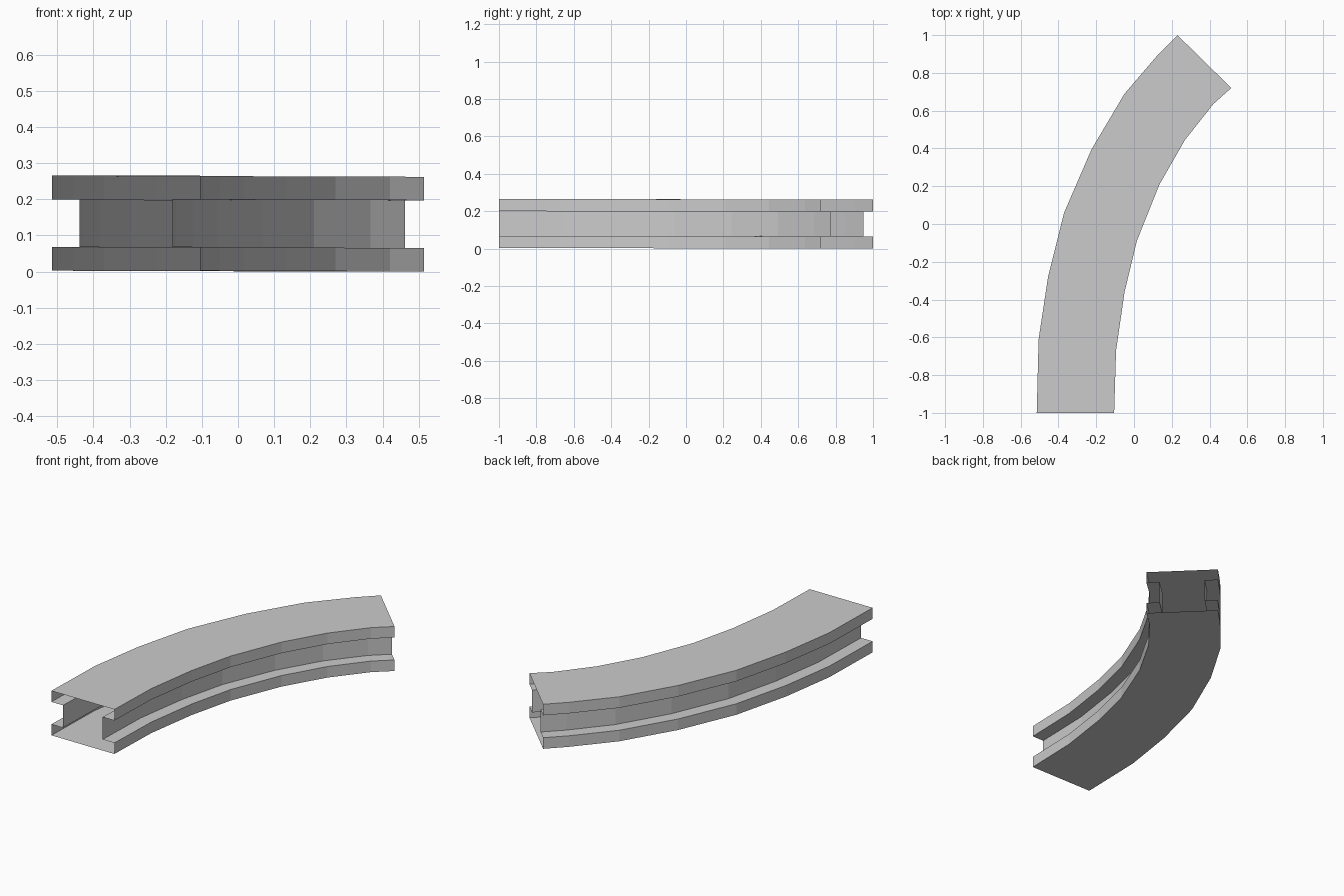
import bpy, bmesh
from mathutils import Vector

if "Cube" in bpy.data.objects:
    bpy.data.objects.remove(bpy.data.objects["Cube"])

# Outer and inner edge of the bend, seen from above
outer = [(-0.515, -1), (-0.505, -0.61), (-0.455, -0.28), (-0.37, 0.06),
         (-0.225, 0.395), (-0.05, 0.69), (0.13, 0.90), (0.23, 1.0)]
inner = [(-0.105, -1), (-0.095, -0.67), (-0.05, -0.36), (0.015, -0.09),
         (0.135, 0.21), (0.27, 0.445), (0.42, 0.635), (0.515, 0.72)]

# Hollow I-shaped section: (fraction across the width, height)
A, B = 0.185, 0.815
section = [(0, 0), (1, 0), (1, 0.065), (B, 0.065), (B, 0.197), (1, 0.197),
           (1, 0.262), (0, 0.262), (0, 0.197), (A, 0.197), (A, 0.065), (0, 0.065)]

# Sweep the section along the bend, leaving both ends open
bm = bmesh.new()
rings = []
for i, (o, n) in enumerate(zip(outer, inner)):
    lift = 0.003 * (1 - i / (len(outer) - 1))
    ring = []
    for t, z in section:
        p = Vector(o).lerp(Vector(n), t)
        ring.append(bm.verts.new((p.x, p.y, z + lift)))
    rings.append(ring)
count = len(section)
for r, s in zip(rings, rings[1:]):
    for k in range(count):
        m = (k + 1) % count
        bm.faces.new((r[k], r[m], s[m], s[k]))
bm.normal_update()

mesh = bpy.data.meshes.new("curved_rail")
bm.to_mesh(mesh)
bm.free()
rail = bpy.data.objects.new("curved_rail", mesh)
bpy.context.collection.objects.link(rail)
